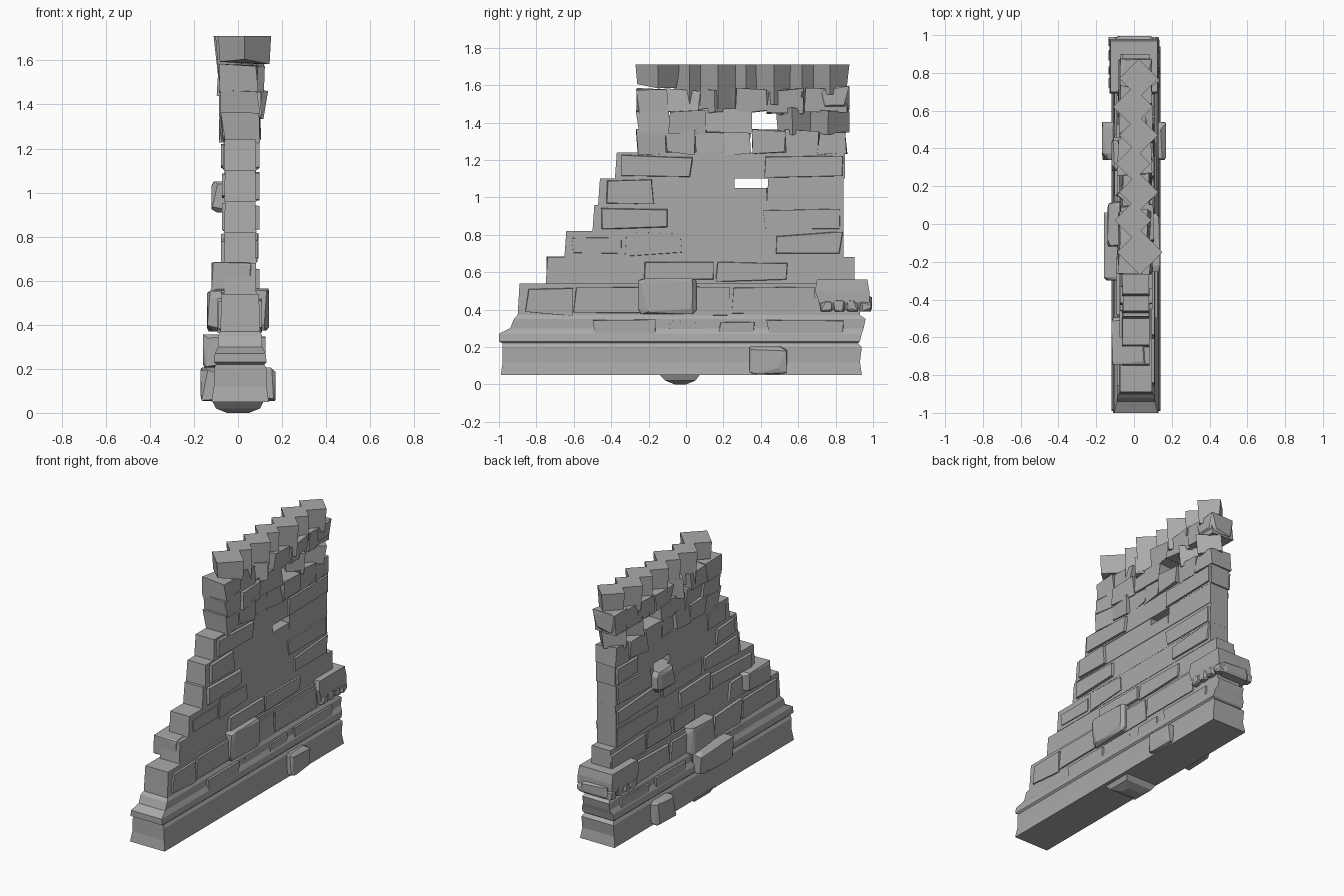
import bpy, bmesh, random
from itertools import product
from math import radians, sqrt
from mathutils import Vector, Matrix

random.seed(11)
cube = bpy.data.objects.get("Cube")
if cube:
    bpy.data.objects.remove(cube)

GREY = (0.4, 0.4, 0.4, 1)
stone = bpy.data.materials.new("grey stone")
stone.use_nodes = True
stone.diffuse_color = GREY
stone.node_tree.nodes["Principled BSDF"].inputs["Base Color"].default_value = GREY

# Main measures of the wall
CENTRE_X = 0.01
HALF_THICK = 0.073
BACK_END = 0.86
COURSE_BASE = 0.54
COURSE_HEIGHT = 0.14
COURSE_FRONTS = (-0.75, -0.65, -0.5, -0.47, -0.38)
RUIN_BASE = 1.24
RUIN_FRONT = -0.26
CREST_TOP = 1.71


def finish(name, bm):
    bmesh.ops.recalc_face_normals(bm, faces=bm.faces)
    mesh = bpy.data.meshes.new(name)
    bm.to_mesh(mesh)
    bm.free()
    mesh.materials.append(stone)
    bpy.context.collection.objects.link(bpy.data.objects.new(name, mesh))


def loft(bm, rings, centre_x=CENTRE_X):
    """Stack of rectangles (z, half width, front, back) skinned into a solid."""
    loops = []
    for z, half, front, back in rings:
        left, right = centre_x + half, centre_x - half
        corners = ((right, front), (left, front), (left, back), (right, back))
        loops.append([bm.verts.new((x, y, z)) for x, y in corners])
    bm.faces.new(loops[0])
    bm.faces.new(loops[-1])
    for low, high in zip(loops, loops[1:]):
        for i in range(4):
            j = (i + 1) % 4
            bm.faces.new((low[i], low[j], high[j], high[i]))


def block(bm, centre, size, jitter=0.0, turn=0):
    """Roughly cut block, optionally turned about its upright axis."""
    matrix = (Matrix.Translation(centre) @ Matrix.Rotation(radians(turn), 4, 'Z')
              @ Matrix.Diagonal((*size, 1)))
    verts = bmesh.ops.create_cube(bm, size=1, matrix=matrix)["verts"]
    for v in verts:
        v.co += Vector([random.uniform(-jitter, jitter) for axis in range(3)])
    return verts


def slab(bm, side, depth, front, back, low, high):
    """Facing stone with a chamfered outer face on one side of the wall."""
    centre = Vector((side * depth / 2, (front + back) / 2, (low + high) / 2))
    for v in block(bm, centre, (depth, back - front, high - low)):
        if v.co.x * side > depth / 2:
            v.co.y += random.uniform(0, 0.025) * (1 if v.co.y < centre.y else -1)
            v.co.z += random.uniform(0, 0.03) * (1 if v.co.z < centre.z else -1)


def rock(bm, centre, size, roundness=0.5):
    """Boulder: a box whose corners are broken off unevenly."""
    verts = []
    for corner in product((-1, 1), repeat=3):
        for axis in range(3):
            point = [c * random.uniform(1 - roundness, 1) for c in corner]
            point[axis] = corner[axis]
            verts.append(bm.verts.new([m + p * s / 2 for m, p, s in zip(centre, point, size)]))
    hull = bmesh.ops.convex_hull(bm, input=verts)
    bmesh.ops.delete(bm, geom=[v for v in hull["geom_interior"] if v.is_valid], context='VERTS')


def joints(start, end, shortest, longest):
    """Split a run of masonry into stones of irregular length."""
    while start < end:
        stop = start + random.uniform(shortest, longest)
        if end - stop < shortest:
            stop = end
        yield start, stop
        start = stop


# Moulded plinth at the bottom of the wall
bm = bmesh.new()
loft(bm, [(0.05, 0.13, -0.99, 0.94), (0.12, 0.12, -0.98, 0.93), (0.2, 0.12, -0.98, 0.94),
          (0.22, 0.11, -0.98, 0.92), (0.23, 0.12, -1, 0.93), (0.27, 0.115, -1, 0.94),
          (0.3, 0.1, -0.94, 0.95), (0.35, 0.1, -0.92, 0.96),
          (0.37, 0.09, -0.9, 0.93), (COURSE_BASE, 0.085, -0.89, 0.93)])
finish("plinth", bm)

# Stepped courses of the wall core, with a slot left open in one of them
core, facing = bmesh.new(), bmesh.new()
SLOT_FRONT, SLOT_BACK, SLOT_DROP = 0.26, 0.43, 0.05
for i, front in enumerate(COURSE_FRONTS):
    low = COURSE_BASE + i * COURSE_HEIGHT
    high = low + COURSE_HEIGHT
    back = 0.9 if i == 0 else BACK_END - random.uniform(0, 0.02)
    runs = [(front, back)]
    if i == 3:
        runs = [(front, SLOT_FRONT), (SLOT_BACK, back)]
        loft(core, [(low, HALF_THICK, SLOT_FRONT, SLOT_BACK),
                    (high - SLOT_DROP, HALF_THICK, SLOT_FRONT, SLOT_BACK)])
    for start, end in runs:
        top = HALF_THICK - random.uniform(0, 0.005)
        loft(core, [(low, HALF_THICK, start, end), (high, top, start + 0.01, end)])
        # Raised facing stones on both faces
        for side in (-1, 1):
            for a, b in joints(start + 0.03, end, 0.18, 0.5):
                depth = HALF_THICK + side * CENTRE_X + random.choice((-0.01, 0.005, 0.01, 0.015))
                slab(facing, side, depth, a, b, low, high - random.uniform(0, 0.02))
finish("wall_core", core)

# Broad facing stones above the plinth and a few on its moulding
for side in (-1, 1):
    for a, b in joints(-0.86, 0.7, 0.2, 0.6):
        slab(facing, side, 0.095 + side * CENTRE_X + random.uniform(0, 0.01), a, b, 0.36, 0.53)
    for a, b in joints(-0.5, 0.9, 0.25, 0.4):
        slab(facing, side, random.uniform(0.1, 0.115) + side * CENTRE_X, a, b - 0.05, 0.22, 0.35)
finish("facing_stones", facing)

# Loose blocks of the ruined rows, some set cornerwise, leaving a see-through gap
bm = bmesh.new()
for row in range(3):
    low = RUIN_BASE + row * 0.11
    runs = [(RUIN_FRONT, 0.36), (0.49, BACK_END)] if row == 1 else [(RUIN_FRONT, BACK_END)]
    for start, end in runs:
        for a, b in joints(start, end, 0.13, 0.2):
            length, thick = b - a, random.uniform(0.14, 0.17)
            centre = (random.uniform(0, 0.02), (a + b) / 2, low + 0.055)
            if a > 0 and random.random() < 0.2 + row * 0.2:
                edge = length / sqrt(2) + 0.015
                block(bm, centre, (edge, edge, 0.13), 0.012, 45)
            else:
                block(bm, centre, (thick, length, 0.12), 0.012)
finish("upper_blocks", bm)

# Blocks set cornerwise along the crest, level on top
bm = bmesh.new()
for i in range(7):
    x, y, width = CENTRE_X + 0.015 * (-1) ** i, -0.13 + i * 0.15, random.uniform(0.13, 0.155)
    height = random.uniform(0.13, 0.25)
    if i == 0:
        x, y, width, height = 0.03, -0.15, 0.17, 0.11
    for v in block(bm, (x, y, CREST_TOP - height / 2), (width, width, height), turn=45):
        if v.co.z < CREST_TOP - height / 2:
            shrink = random.uniform(0.05, 0.2)
            v.co.x += (x - v.co.x) * shrink
            v.co.y += (y - v.co.y) * shrink
            v.co.z += random.uniform(-0.02, 0.02)
finish("crest_blocks", bm)

# Boulders bulging from the wall: both sides of the foot, then single ones
bm = bmesh.new()
for side in (-1, 1):
    rock(bm, (side * 0.1, 0.44, 0.13), (0.14, 0.2, 0.15))
rock(bm, (-0.09, -0.12, 0.28), (0.14, 0.36, 0.15))
rock(bm, (0.06, -0.1, 0.47), (0.16, 0.31, 0.19), 0.35)
rock(bm, (-0.07, 0, 0.46), (0.14, 0.24, 0.18))
rock(bm, (-0.06, 0.37, 0.98), (0.12, 0.18, 0.14))
rock(bm, (-0.03, -0.62, 0.62), (0.18, 0.25, 0.13), 0.3)
rock(bm, (0.01, 0.8, 1.53), (0.17, 0.15, 0.13))
rock(bm, (0, 0.56, 1.51), (0.16, 0.16, 0.14))
finish("boulders", bm)

# Heavy overhanging stones at the back end, broken along their lower edge
bm = bmesh.new()
loft(bm, [(0.4, 0.11, 0.72, 0.95), (0.44, 0.13, 0.71, 0.98), (0.5, 0.13, 0.69, 0.98),
          (0.56, 0.125, 0.7, 0.97)], 0)
for side in (-1, 1):
    for i in range(4):
        rock(bm, (side * 0.11, 0.75 + i * 0.07, 0.42), (0.05, 0.06, 0.06), 0.9)
rock(bm, (0, 0.95, 0.43), (0.2, 0.09, 0.08))
finish("end_stones", bm)

# Broken lump under the plinth
bm = bmesh.new()
loft(bm, [(0, 0.05, -0.06, 0), (0.02, 0.1, -0.11, 0.05), (0.06, 0.12, -0.15, 0.08)], 0)
finish("underside_lump", bm)
